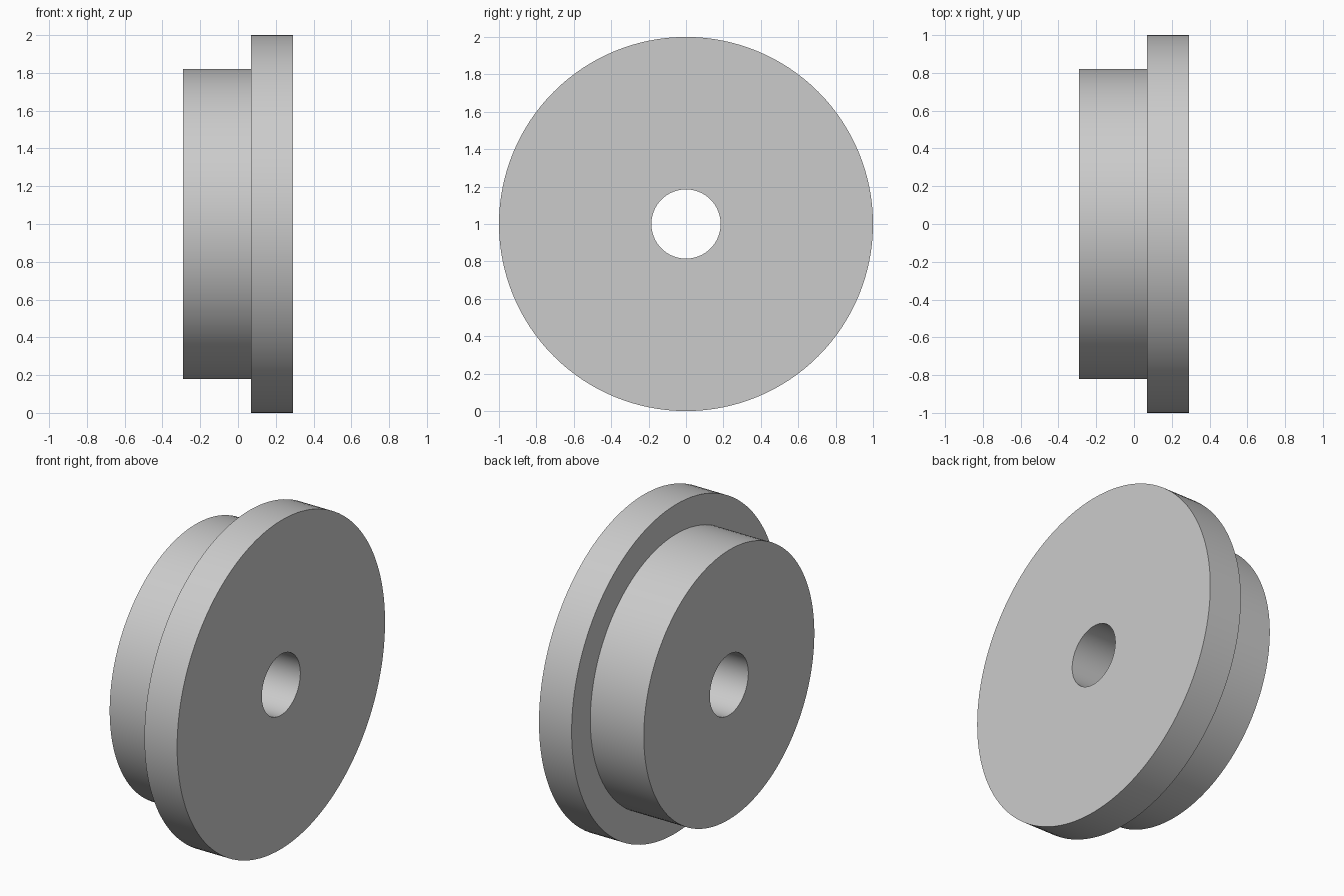
import bpy
import bmesh
import math
from mathutils import Vector

cube = bpy.data.objects.get("Cube")
if cube:
    bpy.data.objects.remove(cube, do_unlink=True)

SEGMENTS = 128
BORE, HUB, RIM = 0.185, 0.82, 1.0
LEFT, STEP, RIGHT = -0.29, 0.07, 0.29

# Plain grey material
grey = bpy.data.materials.new("plain_grey")
grey.use_nodes = True
colour = (0.6, 0.6, 0.6, 1)
grey.diffuse_color = colour
grey.node_tree.nodes["Principled BSDF"].inputs["Base Color"].default_value = colour

# Closed cross-section (x, radius): bore, hub, shoulder, flange
profile = [(LEFT, BORE), (LEFT, HUB), (STEP, HUB),
           (STEP, RIM), (RIGHT, RIM), (RIGHT, BORE)]

# Revolve the section about the x axis
bm = bmesh.new()
verts = [bm.verts.new((x, 0, r)) for x, r in profile]
edges = [bm.edges.new((v, verts[i - 1])) for i, v in enumerate(verts)]
bmesh.ops.spin(bm, geom=verts + edges, cent=(0, 0, 0), axis=(1, 0, 0),
               angle=math.tau, steps=SEGMENTS)
bmesh.ops.remove_doubles(bm, verts=bm.verts, dist=0.0005)
bmesh.ops.recalc_face_normals(bm, faces=bm.faces)
bmesh.ops.translate(bm, verts=bm.verts, vec=Vector((0, 0, RIM)))

mesh = bpy.data.meshes.new("flanged_wheel")
bm.to_mesh(mesh)
bm.free()
mesh.materials.append(grey)

wheel = bpy.data.objects.new("flanged_wheel", mesh)
bpy.context.collection.objects.link(wheel)

# Smooth round walls with crisp rims
bpy.ops.object.select_all(action="DESELECT")
wheel.select_set(True)
bpy.context.view_layer.objects.active = wheel
bpy.ops.object.shade_smooth_by_angle(angle=math.radians(30))
